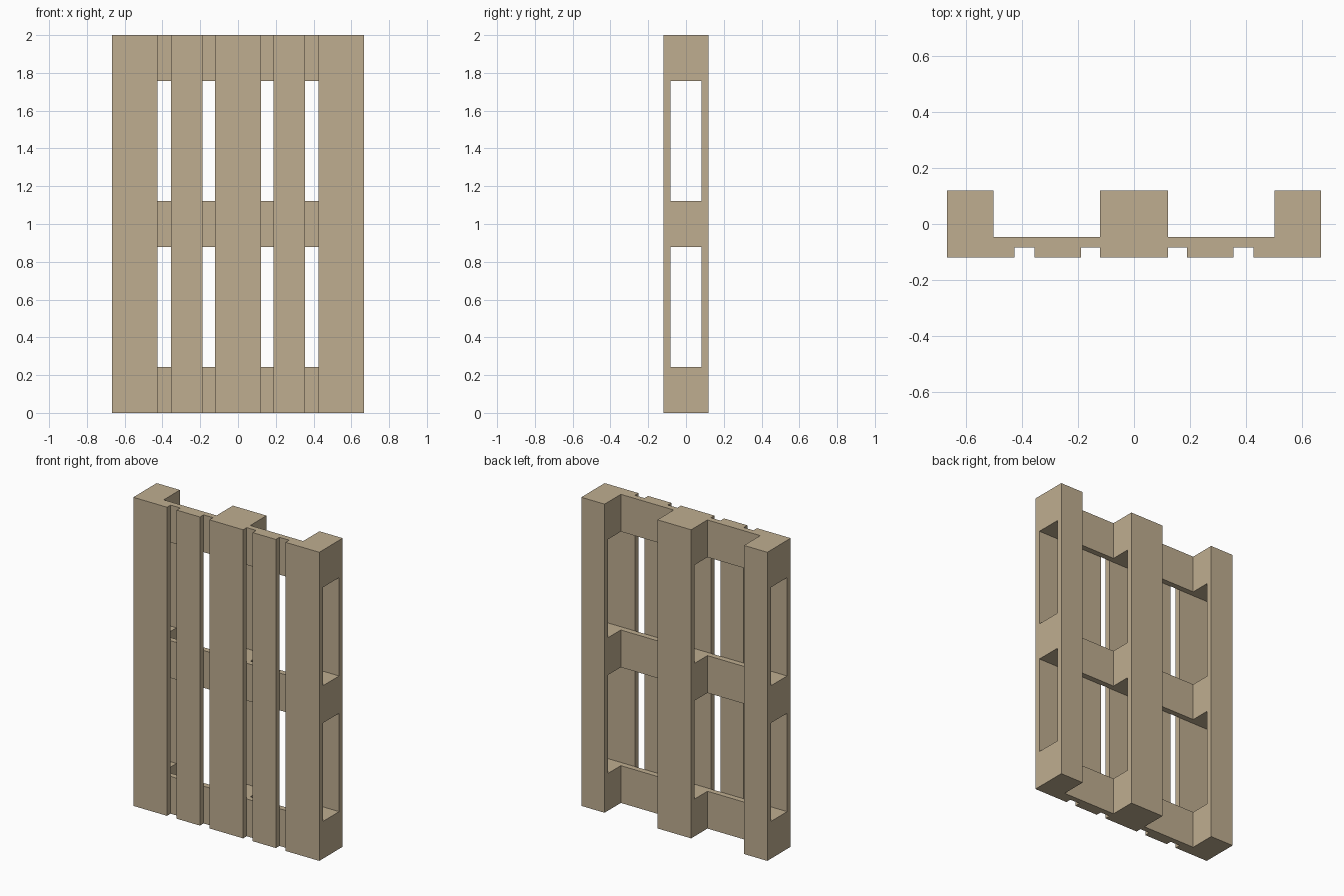
import bpy

if "Cube" in bpy.data.objects:
    bpy.data.objects.remove(bpy.data.objects["Cube"])

wood = bpy.data.materials.new("wood")
wood.diffuse_color = (0.52, 0.42, 0.28, 1)
wood.use_nodes = True
wood.node_tree.nodes["Principled BSDF"].inputs["Base Color"].default_value = wood.diffuse_color


def box(name, x, y, z):
    """Box from (min, max) ranges on each axis."""
    bpy.ops.mesh.primitive_cube_add(
        size=1, location=[(r[0] + r[1]) / 2 for r in (x, y, z)])
    ob = bpy.context.object
    ob.name = name
    ob.scale = [r[1] - r[0] for r in (x, y, z)]
    bpy.ops.object.transform_apply(location=False, rotation=False, scale=True)
    ob.data.materials.append(wood)
    return ob


# layer boundaries from front to back, board sizes
W, H = 0.6667, 2.0
Y0, Y1, Y2, Y3, Y4 = -0.12, -0.0833, -0.0467, 0.0833, 0.12
WIDE, NARROW = 0.2417, 0.1667
full = (0, H)


def span(centre, width):
    return (centre - width / 2, centre + width / 2)


# front deck boards
box("deck_board_centre", span(0, WIDE), (Y0, Y1), full)
for s, side in ((-1, "left"), (1, "right")):
    box("deck_board_inner_" + side, span(s * 0.272, NARROW), (Y0, Y1), full)
    box("deck_board_outer_" + side, span(s * (W - WIDE / 2), WIDE), (Y0, Y1), full)

columns = (("left", -W + NARROW / 2, NARROW), ("centre", 0, WIDE),
           ("right", W - NARROW / 2, NARROW))
rows = (("bottom", WIDE / 2), ("middle", H / 2), ("top", H - WIDE / 2))

# cross boards and spacer blocks
for row, z in rows:
    box("cross_board_" + row, (-W, W), (Y1, Y2), span(z, WIDE))
    for col, x, width in columns:
        box(f"block_{row}_{col}", span(x, width), (Y2, Y3), span(z, WIDE))

# rear runner boards
for col, x, width in columns:
    box("runner_board_" + col, span(x, width), (Y3, Y4), full)
